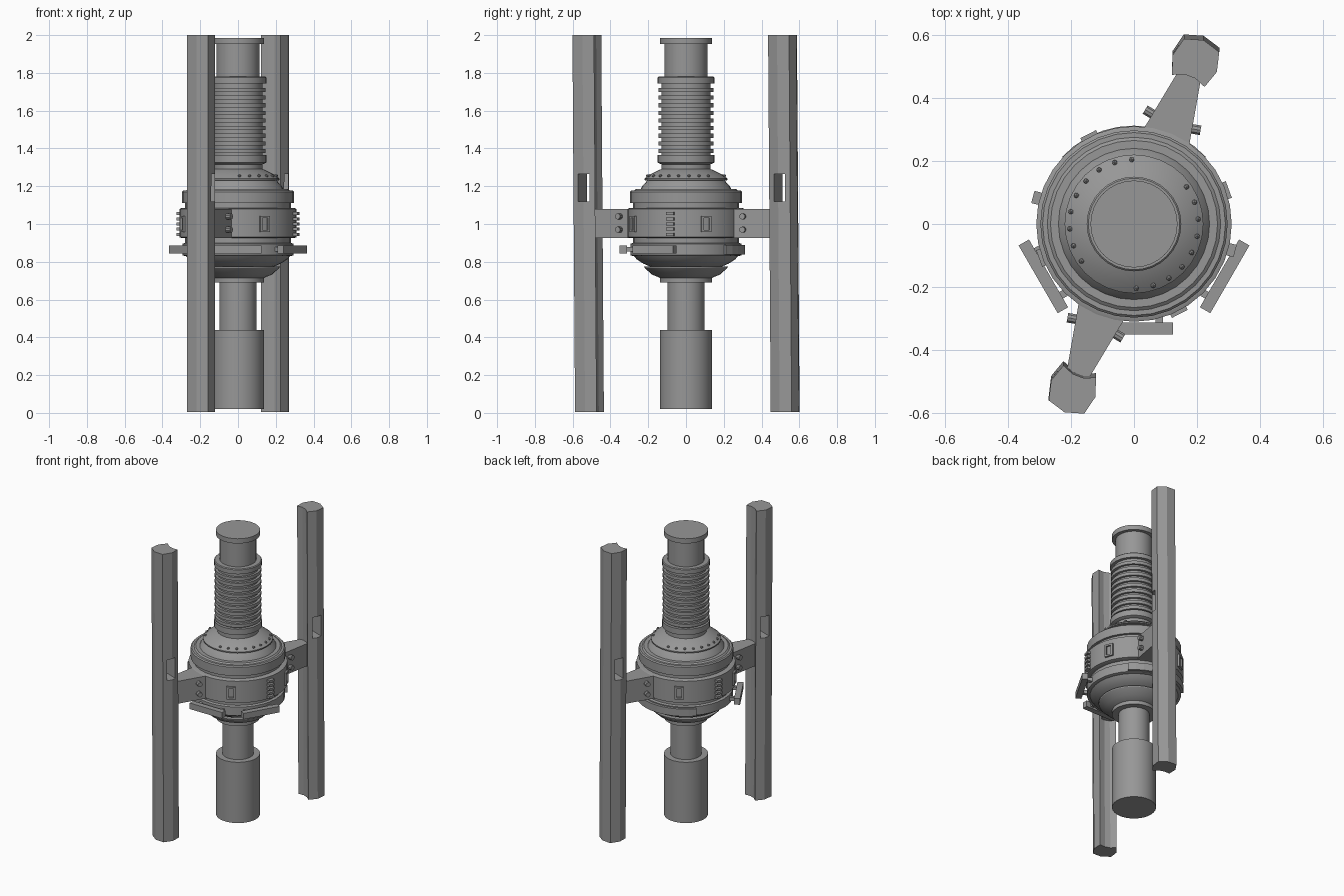
import bpy, bmesh, math
from mathutils import Vector, Matrix

if "Cube" in bpy.data.objects:
    bpy.data.objects.remove(bpy.data.objects["Cube"])

grey = bpy.data.materials.new("plain grey")
grey.diffuse_color = (0.31, 0.31, 0.31, 1)
grey.use_nodes = True
grey.node_tree.nodes["Principled BSDF"].inputs["Base Color"].default_value = grey.diffuse_color


def finish(name, bm, smooth=False):
    bmesh.ops.recalc_face_normals(bm, faces=bm.faces[:])
    me = bpy.data.meshes.new(name)
    bm.to_mesh(me)
    bm.free()
    me.materials.append(grey)
    ob = bpy.data.objects.new(name, me)
    bpy.context.collection.objects.link(ob)
    if smooth:
        bpy.ops.object.select_all(action='DESELECT')
        ob.select_set(True)
        bpy.context.view_layer.objects.active = ob
        bpy.ops.object.shade_smooth_by_angle(angle=math.radians(30))
    return ob


def lathe(name, profile, seg=32):
    """Closed solid turned around the z axis from (radius, z) pairs."""
    bm = bmesh.new()
    rings = []
    for r, z in profile:
        rings.append([bm.verts.new((r * math.cos(2 * math.pi * i / seg),
                                    r * math.sin(2 * math.pi * i / seg), z)) for i in range(seg)])
    for a, b in zip(rings, rings[1:]):
        for i in range(seg):
            j = (i + 1) % seg
            bm.faces.new((a[i], a[j], b[j], b[i]))
    bm.faces.new(rings[0])
    bm.faces.new(rings[-1])
    return finish(name, bm, True)


def prism(bm, outline, z0, z1, mat):
    """Extrude an outline in z, then place it with a matrix."""
    lo = [bm.verts.new(mat @ Vector((x, y, z0))) for x, y in outline]
    hi = [bm.verts.new(mat @ Vector((x, y, z1))) for x, y in outline]
    n = len(outline)
    bm.faces.new(lo)
    bm.faces.new(hi)
    for i in range(n):
        j = (i + 1) % n
        bm.faces.new((lo[i], lo[j], hi[j], hi[i]))


def box(bm, u0, u1, v0, v1, z0, z1, mat):
    prism(bm, [(u0, v0), (u1, v0), (u1, v1), (u0, v1)], z0, z1, mat)


def turn(deg):
    return Matrix.Rotation(math.radians(deg), 4, 'Z')


# Central column
lathe("lower_canister", [(0.138, 0.02), (0.138, 0.44)])
lathe("lower_shaft", [(0.098, 0.43), (0.098, 0.70)])
lathe("lower_bowl", [(0.138, 0.69), (0.138, 0.715), (0.18, 0.732), (0.22, 0.768),
                     (0.222, 0.775), (0.19, 0.775), (0.225, 0.79), (0.26, 0.812), (0.28, 0.835)])
lathe("lower_ring", [(0.28, 0.83), (0.295, 0.835), (0.295, 0.895), (0.28, 0.90), (0.28, 0.94)])
lathe("middle_band", [(0.295, 0.925), (0.31, 0.93), (0.31, 1.08), (0.297, 1.085)])
lathe("upper_ring", [(0.28, 1.08), (0.28, 1.11), (0.297, 1.11), (0.297, 1.17),
                     (0.29, 1.177), (0.275, 1.177), (0.265, 1.185), (0.24, 1.185)])
lathe("upper_dome", [(0.245, 1.175), (0.232, 1.20), (0.205, 1.23), (0.22, 1.232),
                     (0.22, 1.24), (0.19, 1.262), (0.14, 1.287), (0.13, 1.29), (0.13, 1.33)])

# Ribbed sleeve
ribs = [(0.128, 1.315), (0.15, 1.325), (0.15, 1.365), (0.13, 1.365)]
for i in range(9):
    z = 1.386 + i * 0.0405
    ribs += [(0.13, z - 0.011), (0.146, z - 0.011), (0.146, z + 0.011), (0.13, z + 0.011)]
ribs += [(0.13, 1.745), (0.15, 1.745), (0.15, 1.775), (0.145, 1.78)]
lathe("ribbed_sleeve", ribs)
lathe("upper_shaft", [(0.115, 1.77), (0.115, 1.96)])
lathe("top_cap", [(0.138, 1.952), (0.138, 1.985)])

# Rivets on the dome
bm = bmesh.new()
for side in (0, 180):
    for i in range(9):
        m = turn(92 + 15.4 * i + side) @ Matrix.Translation((0.204, 0, 1.255))
        bmesh.ops.create_icosphere(bm, subdivisions=1, radius=0.009, matrix=m)
finish("dome_rivets", bm, True)

# Two tall posts, each on a tapered arm with side bolts
half = [(0.507, 0.018), (0.492, 0.055), (0.55, 0.075), (0.612, 0.06)]
post = half + [(0.63, 0)] + [(u, -v) for u, v in reversed(half)]
axis = math.degrees(math.atan2(0.937, 0.35))
for name, ang in (("rear", axis), ("front", axis + 180)):
    m = turn(ang)
    lean = Matrix.Identity(4)
    lean[1][2], lean[1][3] = -0.007, 0.007
    bm = bmesh.new()
    prism(bm, post, 0.005, 2.0, lean @ m)
    ob = finish(name + "_post", bm)

    # Through slot above the arm
    bm = bmesh.new()
    box(bm, 0.522, 0.585, -0.2, 0.2, 1.12, 1.265, m)
    cutter = finish(name + "_slot_cutter", bm)
    cutter.hide_render = True
    cutter.hide_viewport = True
    mod = ob.modifiers.new("slot", 'BOOLEAN')
    mod.object = cutter
    mod.solver = 'EXACT'

    bm = bmesh.new()
    prism(bm, [(0.27, -0.082), (0.31, -0.074), (0.515, -0.036),
               (0.515, 0.036), (0.31, 0.074), (0.27, 0.082)], 0.925, 1.08, m)
    finish(name + "_arm", bm)

    bm = bmesh.new()
    for s in (-1, 1):
        for z in (0.97, 1.04):
            b = m @ Matrix.Translation((0.349, s * 0.077, z)) @ turn(-s * 10.5) \
                @ Matrix.Rotation(math.pi / 2, 4, 'X')
            bmesh.ops.create_cone(bm, cap_ends=True, segments=10, radius1=0.016,
                                  radius2=0.016, depth=0.034, matrix=b)
    finish(name + "_arm_bolts", bm, True)

# Window frames and vent fins on the middle band
frames, fins = bmesh.new(), bmesh.new()
for side in (0, 180):
    for ang in (-63, 20):
        m = turn(ang + side)
        for s in (-1, 1):
            box(frames, 0.295, 0.32, s * 0.022 - 0.006, s * 0.022 + 0.006, 0.957, 1.043, m)
            z = 1.0 + s * 0.037
            box(frames, 0.295, 0.32, -0.016, 0.016, z - 0.006, z + 0.006, m)
    for i in range(5):
        z = 0.945 + i * 0.0275
        box(fins, 0.295, 0.332, -0.02, 0.02, z - 0.008, z + 0.008, turn(-15 + side))
finish("window_frames", frames)
finish("vent_fins", fins)

# Bumper plates on pegs around the front
for name, ang in (("right", -30), ("front", -90), ("left", -150)):
    bm = bmesh.new()
    m = turn(ang)
    box(bm, 0.313, 0.351, -0.124, 0.124, 0.845, 0.887, m)
    for v in (-0.08, 0.08):
        box(bm, 0.26, 0.32, v - 0.012, v + 0.012, 0.855, 0.878, m)
    finish(name + "_bumper", bm)

# Curved flange at the back
arc = [math.radians(43 + 94 * i / 10) for i in range(11)]
outline = [(0.312 * math.cos(a), 0.312 * math.sin(a)) for a in arc]
outline += [(0.27 * math.cos(a), 0.27 * math.sin(a)) for a in reversed(arc)]
bm = bmesh.new()
prism(bm, outline, 0.838, 0.888, Matrix.Identity(4))
finish("rear_flange", bm)
